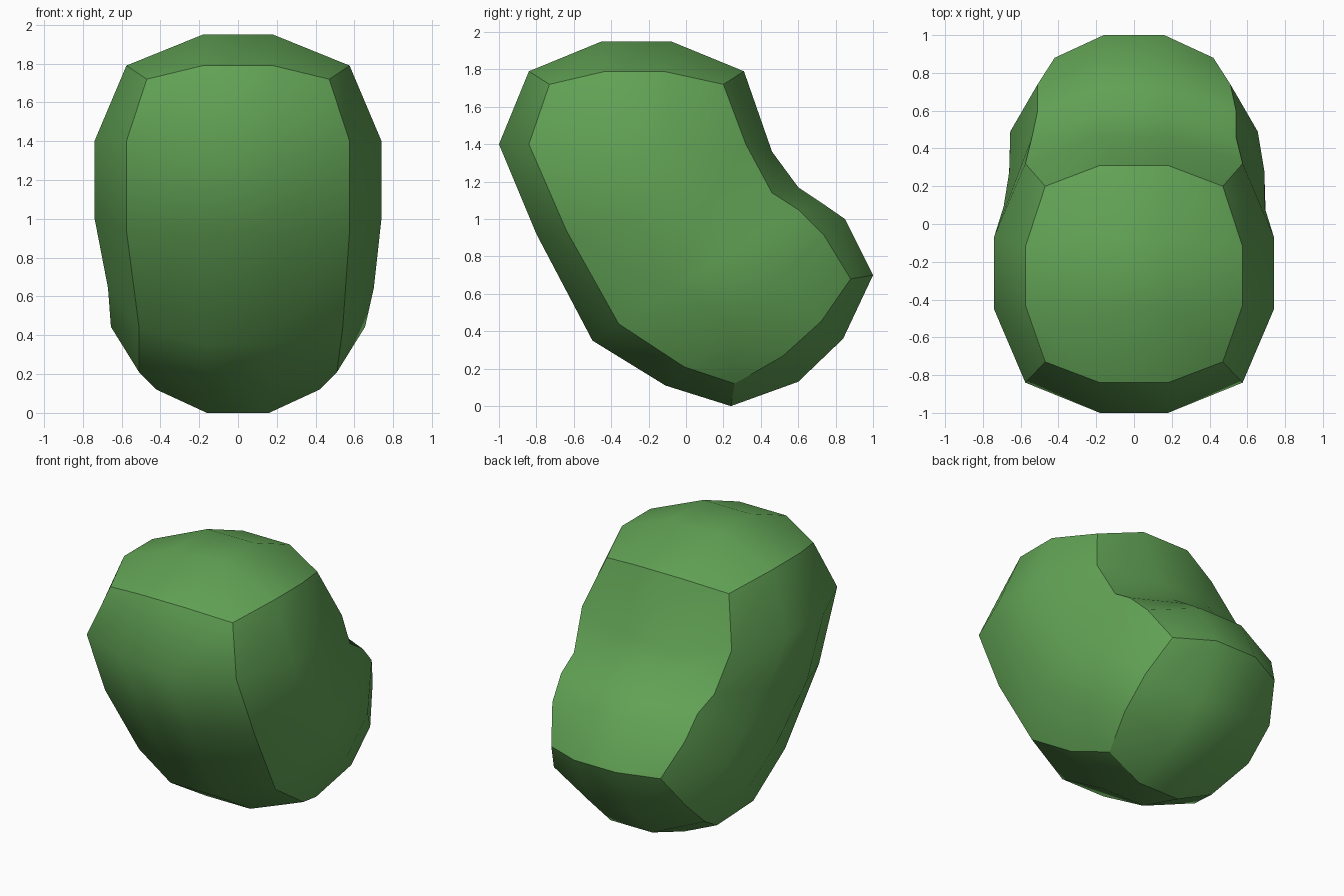
import bpy
import bmesh
from mathutils import Vector

if "Cube" in bpy.data.objects:
    bpy.data.objects.remove(bpy.data.objects["Cube"])

# Rings from top to bottom, each a rounded square of 12 points:
# front edge (y,z), front middle, back edge, back middle, side bulge,
# half widths (front edge, side 1, side 2, back edge), middle x, left-side inset
RINGS = [
    ((-.73, 1.72), (-.84, 1.79), (.20, 1.72), (.31, 1.79), (-.01, .07), (.47, .575, .575, .47), .18, 0),
    ((-.84, 1.40), (-1.0, 1.40), (.32, 1.40), (.46, 1.36), (0, 0), (.575, .74, .74, .575), .18, 0),
    ((-.64, .94), (-.80, .92), (.46, 1.14), (.60, 1.17), (0, 0), (.575, .74, .69, .54), .18, 0),
    ((-.36, .44), (-.50, .35), (.60, 1.05), (.72, 1.09), (0, 0), (.54, .70, .69, .54), .17, .03),
    ((-.01, .21), (-.11, .11), (.74, .91), (.85, 1.0), (0, 0), (.51, .655, .655, .51), .17, 0),
    ((.26, .12), (.24, 0), (.88, .68), (1.0, .70), (.05, -.04), (.42, .51, .51, .42), .16, 0),
]

bm = bmesh.new()


def point(x, yz):
    return bm.verts.new((x, yz[0], yz[1]))


def make_ring(fe, fm, be, bk, bulge, w, mx, inset):
    f, b, o = Vector(fe), Vector(be), Vector(bulge)
    s1 = f.lerp(b, 1 / 3) + o
    s2 = f.lerp(b, 2 / 3) + o
    left = [-(v - inset) for v in w]
    return [point(w[0], f), point(mx, fm), point(-mx, fm), point(left[0], f),
            point(left[1], s1), point(left[2], s2),
            point(left[3], b), point(-mx, bk), point(mx, bk), point(w[3], b),
            point(w[2], s2), point(w[1], s1)]


def cap(r, near, far, x):
    a, b = point(x, near), point(-x, near)
    c, d = point(x, far), point(-x, far)
    rows = [r[0:4], [r[11], a, b, r[4]], [r[10], c, d, r[5]], [r[9], r[8], r[7], r[6]]]
    for p, q in zip(rows, rows[1:]):
        for i in range(3):
            bm.faces.new((p[i], p[i + 1], q[i + 1], q[i]))


# Body walls and both end caps
rings = [make_ring(*r) for r in RINGS]
for p, q in zip(rings, rings[1:]):
    for i in range(12):
        j = (i + 1) % 12
        bm.faces.new((p[i], p[j], q[j], q[i]))
cap(rings[0], (-.45, 1.95), (-.08, 1.95), .18)
cap(rings[-1], (.60, .13), (.84, .36), .16)
bmesh.ops.recalc_face_normals(bm, faces=bm.faces[:])

# Smooth patches separated by crisp seams
for f in bm.faces:
    f.smooth = True
for r in (rings[0], rings[-1]):
    for i in range(12):
        bm.edges.get((r[i], r[(i + 1) % 12])).smooth = False
for p, q in zip(rings, rings[1:]):
    for i in (0, 3, 6, 9):
        bm.edges.get((p[i], q[i])).smooth = False

mesh = bpy.data.meshes.new("bent_body")
bm.to_mesh(mesh)
bm.free()
body = bpy.data.objects.new("bent_body", mesh)
bpy.context.collection.objects.link(body)

green = bpy.data.materials.new("green")
green.diffuse_color = (0.12, 0.36, 0.09, 1)
green.use_nodes = True
green.node_tree.nodes["Principled BSDF"].inputs["Base Color"].default_value = green.diffuse_color
mesh.materials.append(green)
